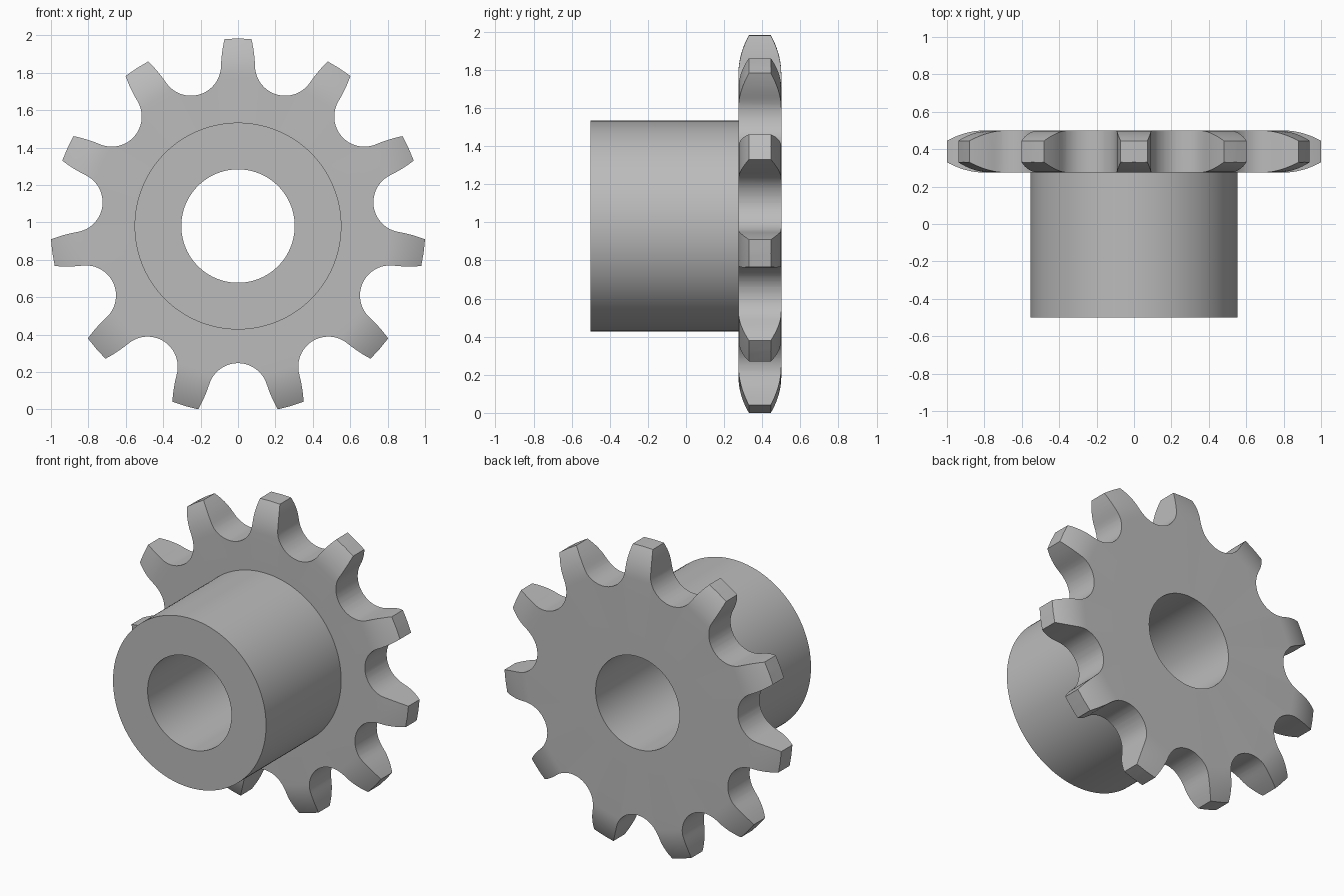
import bpy, bmesh, math
from math import sin, cos, pi, radians
from mathutils import Vector, Matrix

if "Cube" in bpy.data.objects:
    bpy.data.objects.remove(bpy.data.objects["Cube"], do_unlink=True)

TEETH = 11
TIP_R, CROWN_R, HUB_R, BORE_R = 1.0026, 0.80, 0.553, 0.303
FRONT, PLATE, BACK = -0.5, 0.275, 0.5
CROWN_DROP = 0.055
ROLLER_R, PITCH_R = 0.161, 0.894
AXIS_Z = 0.98

steel = bpy.data.materials.new("steel_grey")
steel.use_nodes = True
colour = (0.5, 0.5, 0.5, 1)
steel.diffuse_color = colour
steel.node_tree.nodes["Principled BSDF"].inputs["Base Color"].default_value = colour


def make_object(name, bm):
    bmesh.ops.recalc_face_normals(bm, faces=bm.faces)
    mesh = bpy.data.meshes.new(name)
    bm.to_mesh(mesh)
    bm.free()
    mesh.materials.append(steel)
    obj = bpy.data.objects.new(name, mesh)
    bpy.context.collection.objects.link(obj)
    obj.location.z = AXIS_Z
    return obj


def lathe(name, profile, steps=132):
    """Revolve a closed (radius, y) profile around the y axis."""
    bm = bmesh.new()
    rings = []
    for i in range(steps):
        a = 2 * pi * (i + 0.5) / steps
        rings.append([bm.verts.new((r * sin(a), y, r * cos(a))) for r, y in profile])
    n = len(profile)
    for i in range(steps):
        p, q = rings[i], rings[(i + 1) % steps]
        for j in range(n):
            k = (j + 1) % n
            bm.faces.new((p[j], p[k], q[k], q[j]))
    return make_object(name, bm)


def tooth_outline():
    """Roller seats joined by slightly convex flanks and short tip arcs."""
    half = pi / TEETH
    tip_angle = half - 0.072 / TIP_R
    corner = Vector((sin(tip_angle), cos(tip_angle))) * TIP_R
    seat = radians(72)
    side = []
    for i in range(13):
        a = seat * i / 12
        side.append(Vector((ROLLER_R * sin(a), PITCH_R - ROLLER_R * cos(a))))
    start = side[-1]
    bend = start + Vector((cos(seat), sin(seat))) * 0.075
    for i in range(1, 7):
        t = i / 6
        side.append(start * (1 - t) ** 2 + bend * 2 * t * (1 - t) + corner * t * t)
    gap = [Vector((-p.x, p.y)) for p in reversed(side[1:])] + side
    gap.append(Vector((sin(half), cos(half))) * TIP_R)
    points = []
    for k in range(TEETH):
        turn = Matrix.Rotation(-(2 * k + 1) * half, 2)
        points += [turn @ p for p in gap]
    return points


# Hub, bore and plate with crowned rim
curve_r = (TIP_R - CROWN_R) ** 2 / (2 * CROWN_DROP)
crown = []
for i in range(9):
    d = (TIP_R + 0.01 - CROWN_R) * i / 8
    crown.append((CROWN_R + d, d * d / (2 * curve_r)))
profile = [(BORE_R, FRONT), (HUB_R, FRONT), (HUB_R, PLATE)]
profile += [(r, PLATE + drop) for r, drop in crown]
profile += [(r, BACK - drop) for r, drop in reversed(crown)]
profile.append((BORE_R, BACK))
sprocket = lathe("sprocket_with_hub", profile)

# Toothed prism that trims the rim
bm = bmesh.new()
face = bm.faces.new([bm.verts.new((p.x, -1, p.y)) for p in tooth_outline()])
grown = bmesh.ops.extrude_face_region(bm, geom=[face])["geom"]
bmesh.ops.translate(bm, vec=(0, 2, 0),
                    verts=[v for v in grown if isinstance(v, bmesh.types.BMVert)])
cutter = make_object("tooth_cutter", bm)
cutter.hide_render = True

trim = sprocket.modifiers.new("teeth", "BOOLEAN")
trim.operation = "INTERSECT"
trim.solver = "EXACT"
trim.object = cutter
bpy.ops.object.select_all(action="DESELECT")
bpy.context.view_layer.objects.active = sprocket
sprocket.select_set(True)
bpy.ops.object.modifier_apply(modifier=trim.name)
bpy.data.objects.remove(cutter, do_unlink=True)
bpy.ops.object.shade_smooth_by_angle(angle=radians(25))
